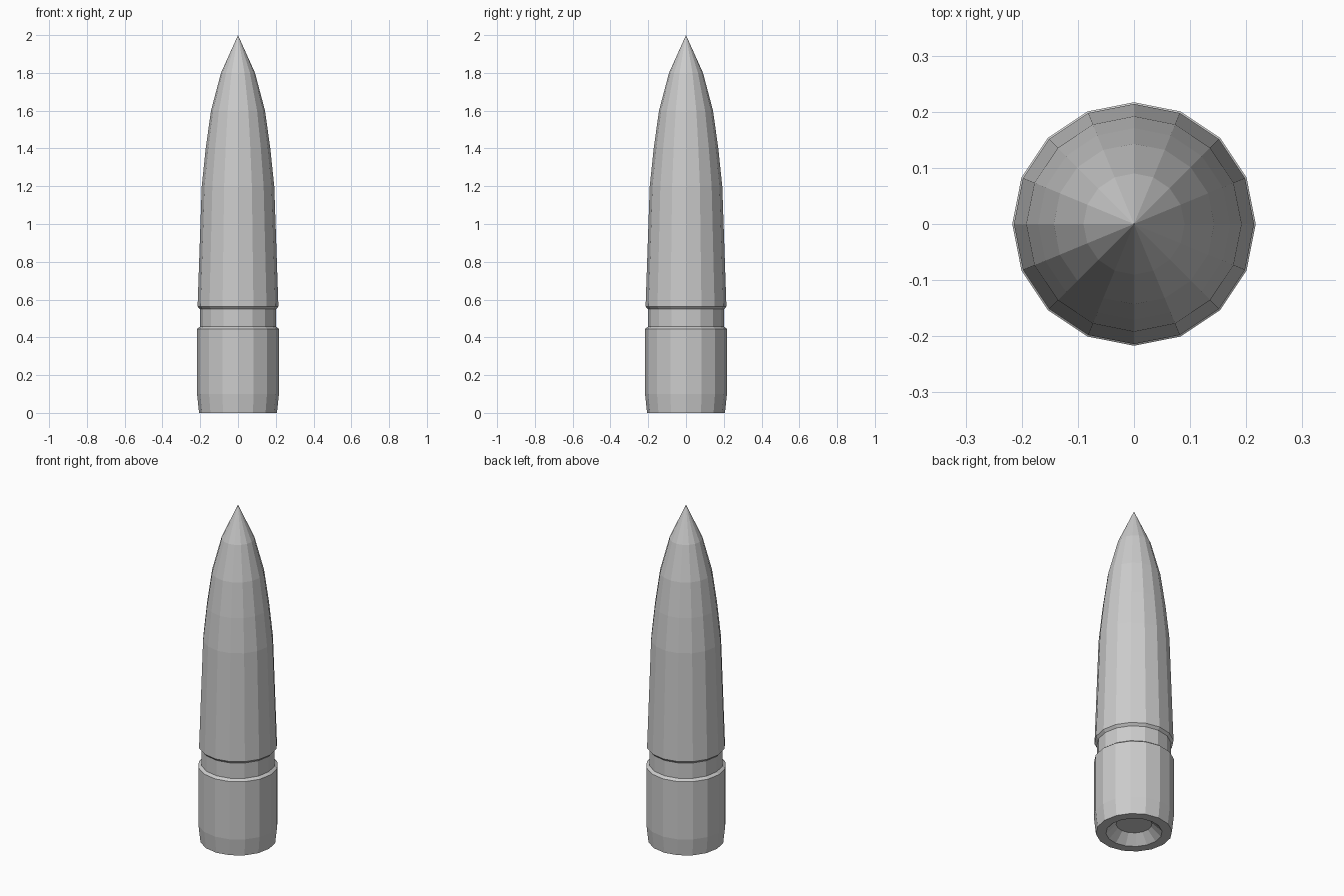
import bpy, bmesh, math

if "Cube" in bpy.data.objects:
    bpy.data.objects.remove(bpy.data.objects["Cube"])

SIDES = 16

# Half profile (radius, height): base hollow, shank, groove, pointed nose
profile = [
    (0, 0.053), (0.097, 0.053), (0.152, 0), (0.206, 0),
    (0.217, 0.1), (0.217, 0.445), (0.201, 0.457),
    (0.201, 0.549), (0.214, 0.563), (0.192, 1.2),
    (0.171, 1.4), (0.143, 1.6), (0.09, 1.8), (0, 2),
]

# Turn the profile around the upright axis
bm = bmesh.new()
verts = [bm.verts.new((r, 0, z)) for r, z in profile]
edges = [bm.edges.new(pair) for pair in zip(verts, verts[1:])]
bmesh.ops.spin(bm, geom=verts + edges, cent=(0, 0, 0), axis=(0, 0, 1),
               angle=math.tau, steps=SIDES)
bmesh.ops.remove_doubles(bm, verts=bm.verts[:], dist=0.0005)
bmesh.ops.recalc_face_normals(bm, faces=bm.faces[:])

mesh = bpy.data.meshes.new("pointed_body")
bm.to_mesh(mesh)
bm.free()
body = bpy.data.objects.new("pointed_body", mesh)
bpy.context.collection.objects.link(body)
